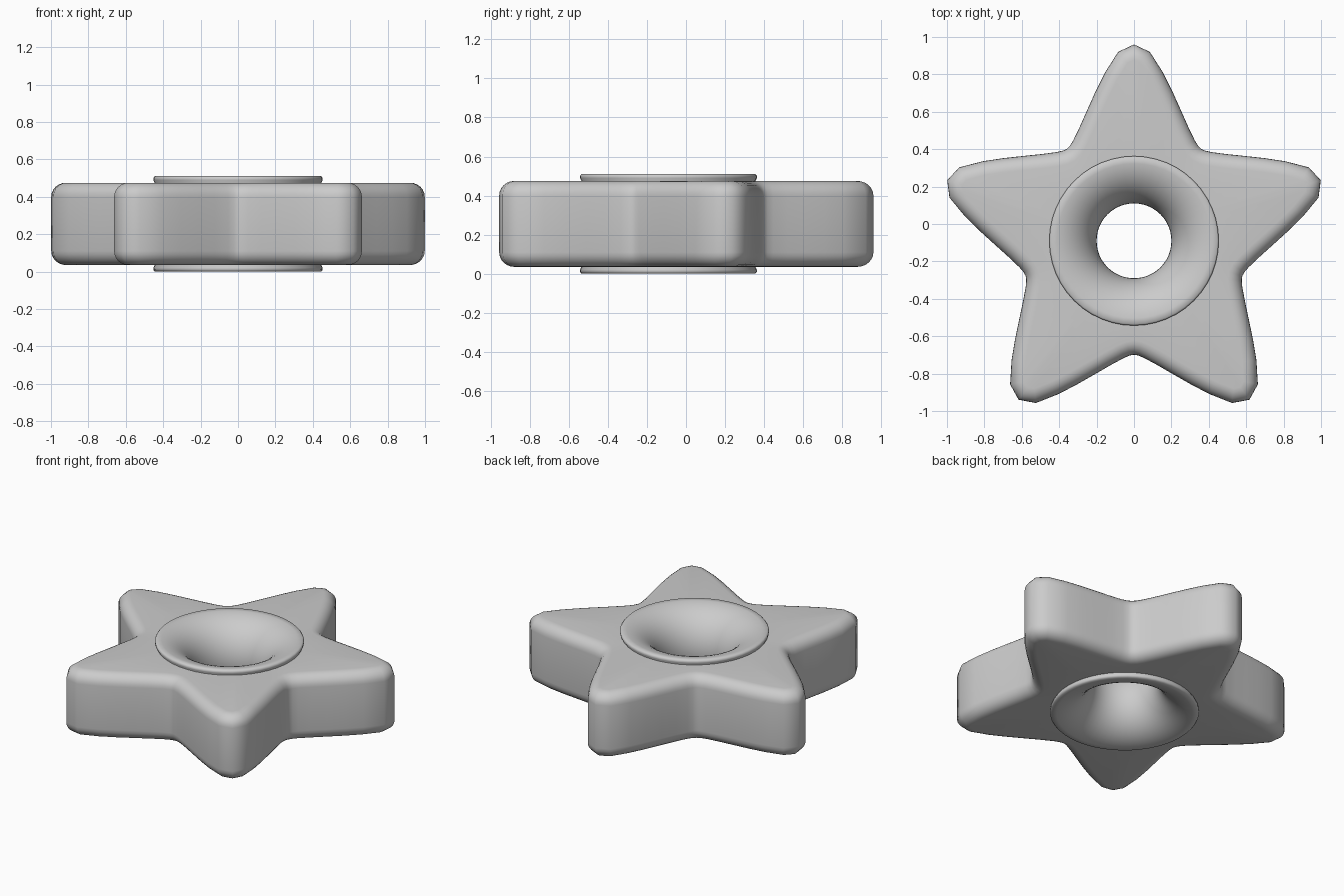
import bpy, bmesh
from math import sin, cos, pi, radians
from mathutils import Vector

if "Cube" in bpy.data.objects:
    bpy.data.objects.remove(bpy.data.objects["Cube"])

CY = -0.09          # centre of the five-fold symmetry
MID = 0.255         # mid height


def make_object(name, rings, close):
    """Skin a list of equal-length closed rings; optionally join last to first."""
    bm = bmesh.new()
    loops = [[bm.verts.new(p) for p in ring] for ring in rings]
    pairs = list(zip(loops, loops[1:])) + ([(loops[-1], loops[0])] if close else [])
    for a, b in pairs:
        n = len(a)
        for i in range(n):
            j = (i + 1) % n
            bm.faces.new((a[i], a[j], b[j], b[i]))
    bmesh.ops.recalc_face_normals(bm, faces=bm.faces)
    mesh = bpy.data.meshes.new(name)
    bm.to_mesh(mesh)
    bm.free()
    ob = bpy.data.objects.new(name, mesh)
    bpy.context.collection.objects.link(ob)
    bpy.ops.object.select_all(action='DESELECT')
    ob.select_set(True)
    bpy.context.view_layer.objects.active = ob
    bpy.ops.object.shade_smooth_by_angle(angle=radians(60))
    return ob


# star outline: one half arm (half width, distance along arm), mirrored and repeated
half = [(0.085, 1.01), (0.155, 0.90), (0.205, 0.80), (0.25, 0.70),
        (0.29, 0.61), (0.325, 0.537), (0.343, 0.508)]
valley = (0.609 * sin(pi / 5), 0.609 * cos(pi / 5))
arm = [valley] + half[::-1] + [(0, 1.05)] + [(-w, r) for w, r in half]
outline = []
for k in range(5):
    a = 2 * pi * k / 5
    outline += [Vector((w * cos(a) - r * sin(a), w * sin(a) + r * cos(a))) for w, r in arm]


def inset(points, d):
    """Mitred inward offset of a counter-clockwise polygon."""
    out = []
    for i, p in enumerate(points):
        e1 = (p - points[i - 1]).normalized()
        e2 = (points[(i + 1) % len(points)] - p).normalized()
        n1, n2 = Vector((-e1.y, e1.x)), Vector((-e2.y, e2.x))
        out.append(p + (n1 + n2) * d / (1 + n1.dot(n2)))
    return out


def at_height(points, z):
    return [(p.x, p.y + CY, z) for p in points]


# star body: rounded top and bottom edges, open centre hidden by the ring
bx, bz, h, steps = 0.075, 0.075, 0.22, 6
edge = [(bx * (1 - cos(t)), h - bz + bz * sin(t))
        for t in (pi / 2 * i / steps for i in range(steps + 1))]
inner = [p.normalized() * 0.40 for p in outline]
rings = [at_height(inner, MID - h)]
rings += [at_height(inset(outline, d), MID - z) for d, z in reversed(edge)]
rings += [at_height(inset(outline, d), MID + z) for d, z in edge]
rings += [at_height(inner, MID + h)]
make_object("star_body", rings, True)

# centre ring: lathed torus-like funnel with a thin lip above and below
prof = [(0.445, MID - 0.218), (0.453, MID - 0.235), (0.453, MID - 0.246)]
prof += [(0.445 - 0.245 * cos(t), MID + 0.255 * sin(t))
         for t in (-pi / 2 + pi * i / 24 for i in range(25))]
prof += [(0.453, MID + 0.246), (0.453, MID + 0.235), (0.445, MID + 0.218)]
N = 48
rings = [[(r * cos(2 * pi * i / N), CY + r * sin(2 * pi * i / N), z) for i in range(N)]
         for r, z in prof]
make_object("centre_ring", rings, True)
